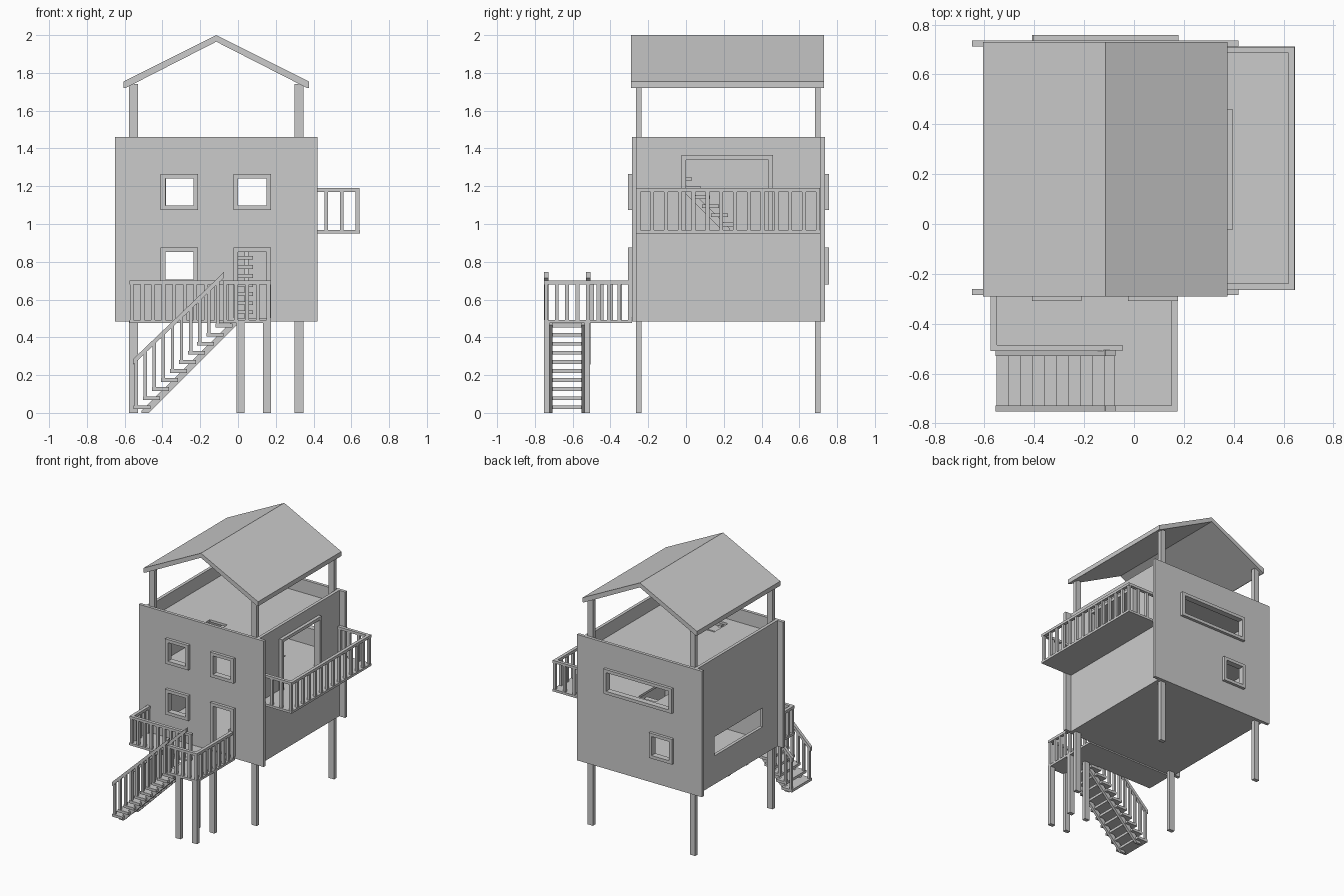
import bpy, bmesh
from mathutils import Vector

cube = bpy.data.objects.get("Cube")
if cube:
    bpy.data.objects.remove(cube, do_unlink=True)

BOTTOM, MID, DECK = 0.485, 0.95, 1.34   # floor undersides
SLAB = 0.018                            # floor thickness
STEP = 0.048                            # stair rise and run


def prism(bm, profile, axis, a, b):
    """Extrude a 2D profile (horizontal, z) along x or y from a to b."""
    def point(u, z, d):
        return (d, u, z) if axis == "x" else (u, d, z)
    first = [bm.verts.new(point(u, z, a)) for u, z in profile]
    last = [bm.verts.new(point(u, z, b)) for u, z in profile]
    bm.faces.new(first)
    bm.faces.new(last[::-1])
    for i in range(len(profile)):
        j = (i + 1) % len(profile)
        bm.faces.new((first[j], first[i], last[i], last[j]))


def add_box(bm, x, y, z):
    prism(bm, [(x[0], z[0]), (x[1], z[0]), (x[1], z[1]), (x[0], z[1])], "y", *y)


def finish(name, bm):
    bmesh.ops.recalc_face_normals(bm, faces=bm.faces)
    mesh = bpy.data.meshes.new(name)
    bm.to_mesh(mesh)
    bm.free()
    obj = bpy.data.objects.new(name, mesh)
    bpy.context.collection.objects.link(obj)
    return obj


def boxes(name, *items):
    bm = bmesh.new()
    for item in items:
        add_box(bm, *item)
    return finish(name, bm)


def slab(name, item, holes=()):
    """A box with rectangular holes cut right through it."""
    obj = boxes(name, item)
    if holes:
        cutter = boxes(name + "_cutter", *holes)
        cutter.hide_render = True
        mod = obj.modifiers.new("openings", "BOOLEAN")
        mod.operation, mod.object, mod.solver = "DIFFERENCE", cutter, "EXACT"
        bpy.context.view_layer.objects.active = obj
        bpy.ops.object.modifier_apply(modifier=mod.name)
        bpy.data.objects.remove(cutter, do_unlink=True)


def frame(name, axis, depth, u, z, sill=True):
    """Trim around an opening, standing proud of the wall."""
    w = 0.024
    bars = [((u[0] - w, u[0]), (z[0], z[1])), ((u[1], u[1] + w), (z[0], z[1])),
            ((u[0] - w, u[1] + w), (z[1], z[1] + w))]
    if sill:
        bars.append(((u[0] - w, u[1] + w), (z[0] - w, z[0])))
    boxes(name, *[(depth, a, b) if axis == "x" else (a, depth, b) for a, b in bars])


def railing(name, start, end, z0, z1, gaps):
    """Handrail with evenly spaced balusters between two plan points."""
    h, w = 0.0125, 0.01
    a, b = Vector(start), Vector(end)
    lo = [min(p) - h for p in zip(a, b)]
    hi = [max(p) + h for p in zip(a, b)]
    parts = [((lo[0], hi[0]), (lo[1], hi[1]), (z1 - 0.02, z1))]
    for i in range(gaps + 1):
        p = a.lerp(b, i / gaps)
        parts.append(((p.x - w, p.x + w), (p.y - w, p.y + w), (z0, z1 - 0.02)))
    boxes(name, *parts)


def stairs(name, axis, across, start, sign, z0, count):
    """Treads between two sloping stringers."""
    bm = bmesh.new()
    for i in range(count):
        u, z = start + sign * STEP * i, z0 + 0.02 + STEP * i
        ends = (u, z), (u + sign * 0.09, z), (u + sign * 0.09, z + 0.02), (u, z + 0.02)
        prism(bm, ends, axis, *across)
    run = STEP * count
    foot, top = start + sign * 0.08, start + sign * (run + 0.065)
    line = [(foot, z0), (top, z0 + run - 0.015), (top, z0 + run),
            (top - sign * 0.03, z0 + run), (foot - sign * 0.04, z0 + 0.01), (foot - sign * 0.04, z0)]
    for s in (across[0] + 0.025, across[1] - 0.045):
        prism(bm, line, axis, s, s + 0.02)
    finish(name, bm)


# Openings
left_win, right_win, wide_win = (-0.385, -0.235), (0.0, 0.152), (-0.382, 0.155)
low, high = (0.705, 0.852), (1.098, 1.242)
door_z, balcony_z = (BOTTOM + SLAB, 0.852), (MID + SLAB, DECK)
balcony_y = (0.0, 0.437)
front_y, back_y, through = (-0.285, -0.261), (0.711, 0.735), (-1, 0)
walls_z, side_y = (BOTTOM, 1.46), (-0.261, 0.711)

# Walls
slab("front_wall", ((-0.65, 0.42), front_y, walls_z),
     [(left_win, through, low), (left_win, through, high),
      (right_win, through, high), (right_win, through, door_z)])
slab("back_wall", ((-0.65, 0.42), back_y, walls_z),
     [(left_win, (0.5, 1), low), (wide_win, (0.5, 1), high)])
slab("right_wall", ((-0.6, -0.576), side_y, walls_z), [((-1, -0.4), (-0.08, 0.51), low)])
slab("left_wall", ((0.346, 0.37), side_y, walls_z), [((0.2, 0.6), balcony_y, balcony_z)])

# Window and door trim
front_d, back_d = (-0.308, -0.285), (0.735, 0.757)
frame("front_lower_window_frame", "y", front_d, left_win, low)
frame("front_upper_window_frame", "y", front_d, left_win, high)
frame("front_right_window_frame", "y", front_d, right_win, high)
frame("front_door_frame", "y", front_d, right_win, door_z, sill=False)
frame("back_small_window_frame", "y", back_d, left_win, low)
frame("back_wide_window_frame", "y", back_d, wide_win, high)
frame("balcony_door_frame", "x", (0.37, 0.395), balcony_y, balcony_z, sill=False)

# Floors with stair openings
inner_x = (-0.576, 0.346)
lower_flight, upper_flight = (-0.07, 0.08), (-0.22, -0.07)
slab("ground_floor", (inner_x, side_y, (BOTTOM, BOTTOM + SLAB)))
slab("middle_floor", (inner_x, side_y, (MID, MID + SLAB)),
     [(lower_flight, (0.22, 0.47), (0.8, 1.1))])
slab("roof_deck", (inner_x, side_y, (DECK, DECK + SLAB)),
     [(upper_flight, (-0.2, -0.03), (1.2, 1.5))])

# Inside stairs
stairs("lower_inside_stairs", "x", lower_flight, -0.02, 1, BOTTOM + SLAB, 9)
stairs("upper_inside_stairs", "x", upper_flight, 0.27, -1, MID + SLAB, 8)

# Corner posts carrying the roof
boxes("corner_posts", *[((x, x + 0.046), (y, y + 0.029), (0, 1.742))
                        for x in (-0.576, 0.3) for y in (-0.265, 0.682)])

# Gable roof
bm = bmesh.new()
prism(bm, [(-0.605, 1.755), (-0.115, 2.0), (0.375, 1.755), (0.375, 1.72),
           (0.365, 1.72), (-0.115, 1.965), (-0.595, 1.72), (-0.605, 1.72)], "y", -0.29, 0.73)
finish("gable_roof", bm)

# Balcony
boxes("balcony_floor", ((0.37, 0.645), (-0.265, 0.711), (MID, MID + SLAB)))
b_lo, b_hi, b_out = -0.252, 0.698, 0.632
railing("balcony_outer_railing", (b_out, b_lo), (b_out, b_hi), MID + SLAB, 1.19, 13)
for side, y in (("front", b_lo), ("back", b_hi)):
    railing("balcony_%s_railing" % side, (0.385, y), (b_out, y), MID + SLAB, 1.19, 3)

# Entrance landing
floor_z = (0.475, 0.493)
boxes("landing_floor", ((-0.575, 0.175), (-0.51, -0.285), floor_z),
      ((-0.08, 0.175), (-0.752, -0.51), floor_z))
boxes("landing_posts", *[((x, x + 0.042), (y, y + 0.03), (0, floor_z[0]))
                         for x in (-0.008, 0.133) for y in (-0.752, -0.537)])
rails = {"right": ((-0.562, -0.298), (-0.562, -0.497), 4),
         "front": ((-0.562, -0.497), (-0.058, -0.497), 9),
         "left": ((0.162, -0.74), (0.162, -0.298), 8),
         "outer": ((-0.068, -0.74), (0.162, -0.74), 4)}
for side, (start, end, gaps) in rails.items():
    railing("landing_%s_railing" % side, start, end, floor_z[1], 0.7, gaps)

# Entrance stairs with sloping handrails
stairs("entrance_stairs", "y", (-0.752, -0.508), -0.552, 1, 0, 10)
for side, y in (("outer", -0.752), ("inner", -0.53)):
    bm = bmesh.new()
    prism(bm, [(-0.555, 0.255), (-0.075, 0.715), (-0.075, 0.745), (-0.555, 0.285)],
          "y", y, y + 0.024)
    for i in range(10):
        x, z = -0.548 + STEP * i, 0.03 + STEP * i
        add_box(bm, (x, x + 0.018), (y + 0.002, y + 0.022), (z, z + 0.245))
    finish("stair_%s_handrail" % side, bm)
